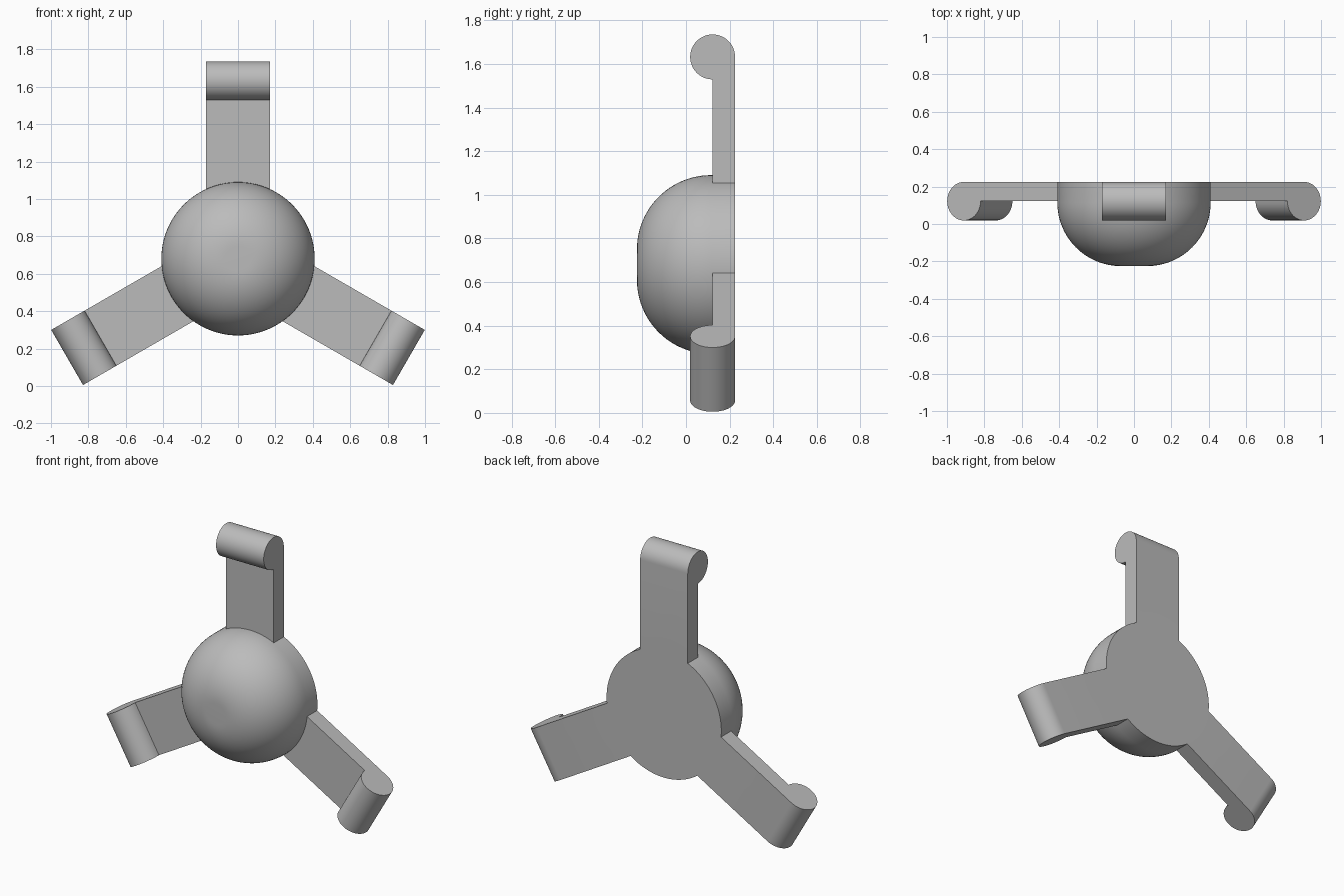
import bpy, bmesh, math
from mathutils import Matrix, Vector

cube = bpy.data.objects.get("Cube")
if cube:
    bpy.data.objects.remove(cube)

HUB_Z = 0.68
BACK = 0.225
HUB_R, FILLET = 0.41, 0.34
ROLL_R, ROLL_AT = 0.103, 0.952
ROLL_Y = BACK - ROLL_R
HALF_W = 0.17

grey = bpy.data.materials.new("plain_grey")
grey.use_nodes = True
colour = (0.5, 0.5, 0.5, 1)
grey.diffuse_color = colour
grey.node_tree.nodes["Principled BSDF"].inputs["Base Color"].default_value = colour


def finish(name, bm):
    bmesh.ops.remove_doubles(bm, verts=bm.verts, dist=1e-5)
    bmesh.ops.recalc_face_normals(bm, faces=bm.faces)
    mesh = bpy.data.meshes.new(name)
    bm.to_mesh(mesh)
    bm.free()
    mesh.materials.append(grey)
    obj = bpy.data.objects.new(name, mesh)
    bpy.context.collection.objects.link(obj)
    return obj


def make_hub():
    # Domed disc: flat back, straight rim, large fillet, small flat nose
    profile = [(0, BACK), (HUB_R, BACK)]
    centre_r, centre_y = HUB_R - FILLET, -BACK + FILLET
    for i in range(25):
        a = math.radians(90) * i / 24
        profile.append((centre_r + FILLET * math.cos(a), centre_y - FILLET * math.sin(a)))
    profile.append((0, -BACK))
    bm = bmesh.new()
    verts = [bm.verts.new((r, y, HUB_Z)) for r, y in profile]
    edges = [bm.edges.new(pair) for pair in zip(verts, verts[1:])]
    bmesh.ops.spin(bm, geom=verts + edges, cent=(0, 0, HUB_Z), axis=(0, 1, 0),
                   angle=math.tau, steps=96)
    return finish("hub", bm)


def make_arm(name, angle):
    # Side profile: flat strip ending in a roll that curls to the front
    profile = [(ROLL_Y, 0.3), (BACK, 0.3)]
    for i in range(37):
        a = math.radians(270) * i / 36
        profile.append((ROLL_Y + ROLL_R * math.cos(a), ROLL_AT + ROLL_R * math.sin(a)))
    bm = bmesh.new()
    face = bm.faces.new([bm.verts.new((-HALF_W, y, r)) for y, r in profile])
    side = bmesh.ops.extrude_face_region(bm, geom=[face])["geom"]
    bmesh.ops.translate(bm, vec=Vector((2 * HALF_W, 0, 0)),
                        verts=[v for v in side if isinstance(v, bmesh.types.BMVert)])
    bm.transform(Matrix.Translation((0, 0, HUB_Z)) @ Matrix.Rotation(angle, 4, "Y"))
    return finish(name, bm)


# Fuse the three arms into the hub
body = make_hub()
bpy.context.view_layer.objects.active = body
for name, turn in (("top_arm", 0), ("left_arm", 120), ("right_arm", 240)):
    arm = make_arm(name, math.radians(turn))
    union = body.modifiers.new(name, "BOOLEAN")
    union.operation = "UNION"
    union.solver = "EXACT"
    union.object = arm
    bpy.ops.object.modifier_apply(modifier=union.name)
    bpy.data.objects.remove(arm)
body.name = "hub_with_arms"

# Smooth curved surfaces, keep hard edges
bpy.ops.object.select_all(action="DESELECT")
body.select_set(True)
bpy.ops.object.shade_smooth_by_angle(angle=math.radians(30))
